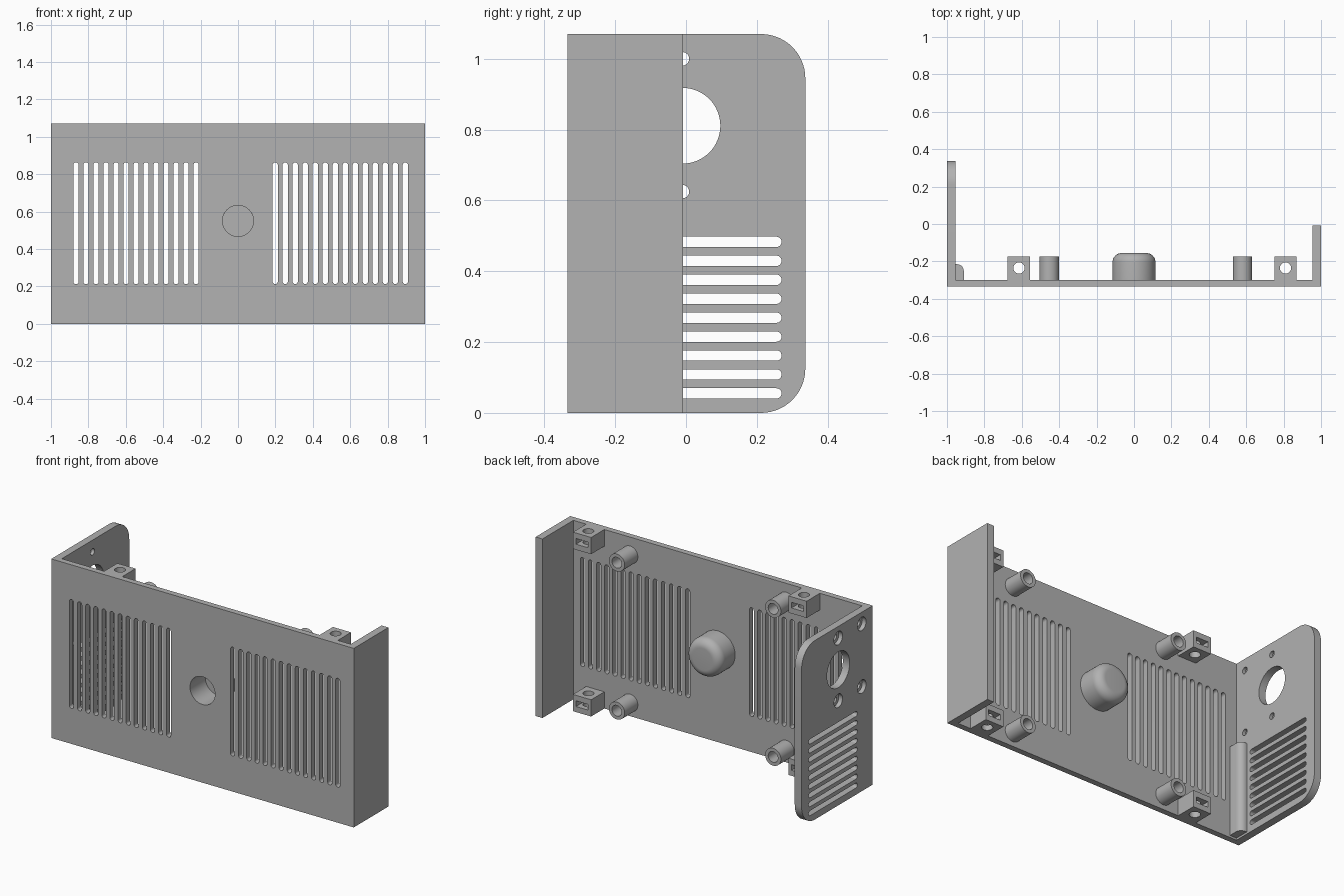
import bpy
import bmesh
from math import cos, sin, pi, radians
from mathutils import Matrix, Vector

cube = bpy.data.objects.get("Cube")
if cube:
    bpy.data.objects.remove(cube, do_unlink=True)

grey = bpy.data.materials.new("plain grey")
grey.use_nodes = True
grey.diffuse_color = (0.445, 0.445, 0.445, 1)
grey.node_tree.nodes["Principled BSDF"].inputs["Base Color"].default_value = grey.diffuse_color

# Main dimensions
H = 1.07
FRONT, INNER, BACK = -0.335, -0.30, 0.337
WALL = 0.045
PEG_END = -0.175

# Plate planes: columns are the two drawing axes and the thickness axis
FLAT = Matrix.Identity(3)
FACING = Matrix(((1, 0, 0), (0, 0, -1), (0, 1, 0)))
SIDEWAYS = Matrix(((0, 0, 1), (1, 0, 0), (0, 1, 0)))


def rounded(u0, v0, u1, v1, radii=(0, 0, 0, 0), steps=10):
    """Rectangle outline, corner radii from lower left, anticlockwise."""
    pts = []
    corners = ((u0, v0, 1, 1), (u1, v0, -1, 1), (u1, v1, -1, -1), (u0, v1, 1, -1))
    for i, ((u, v, su, sv), r) in enumerate(zip(corners, radii)):
        for k in range(steps + 1 if r else 1):
            a = pi + i * pi / 2 + k / steps * pi / 2
            pts.append((u + su * r + r * cos(a), v + sv * r + r * sin(a)))
    return pts


def slot(u0, v0, u1, v1):
    r = min(u1 - u0, v1 - v0) * 0.499
    return rounded(u0, v0, u1, v1, (r,) * 4, 6)


def circle(u, v, r, n=40):
    return [(u + r * cos(2 * pi * k / n), v + r * sin(2 * pi * k / n)) for k in range(n)]


def finish(name, bm):
    bmesh.ops.remove_doubles(bm, verts=bm.verts[:], dist=1e-5)
    bmesh.ops.recalc_face_normals(bm, faces=bm.faces[:])
    mesh = bpy.data.meshes.new(name)
    bm.to_mesh(mesh)
    bm.free()
    mesh.materials.append(grey)
    obj = bpy.data.objects.new(name, mesh)
    bpy.context.collection.objects.link(obj)
    bpy.ops.object.select_all(action='DESELECT')
    obj.select_set(True)
    bpy.context.view_layer.objects.active = obj
    bpy.ops.object.shade_smooth_by_angle(angle=radians(35))
    return obj


def plate(name, outline, holes, plane, low, high):
    """Filled outline with holes, thickened between two positions."""
    curve = bpy.data.curves.new(name, 'CURVE')
    curve.dimensions = '2D'
    curve.fill_mode = 'BOTH'
    curve.extrude = (high - low) / 2
    for loop in [outline] + holes:
        spline = curve.splines.new('POLY')
        spline.points.add(len(loop) - 1)
        for p, (u, v) in zip(spline.points, loop):
            p.co = (u, v, 0, 1)
        spline.use_cyclic_u = True
    temp = bpy.data.objects.new(name + " outline", curve)
    bpy.context.collection.objects.link(temp)
    bpy.context.view_layer.update()
    mesh = bpy.data.meshes.new_from_object(temp.evaluated_get(bpy.context.evaluated_depsgraph_get()))
    bm = bmesh.new()
    bm.from_mesh(mesh)
    bpy.data.objects.remove(temp)
    bpy.data.curves.remove(curve)
    bpy.data.meshes.remove(mesh)
    axis = Vector((abs(c) for c in plane.col[2]))
    move = Matrix.Translation(axis * (low + high) / 2)
    bm.transform(move @ plane.to_4x4())
    return finish(name, bm)


def lathe(name, profile, x, z):
    """Spin a closed (radius, y) profile about an axis along y."""
    bm = bmesh.new()
    verts = [bm.verts.new((r, y, 0)) for r, y in profile]
    for a, b in zip(verts, verts[1:] + verts[:1]):
        if a.co.x > 0 or b.co.x > 0:
            bm.edges.new((a, b))
    bmesh.ops.spin(bm, geom=bm.verts[:] + bm.edges[:], cent=(0, 0, 0), axis=(0, 1, 0),
                   angle=2 * pi, steps=48)
    bm.transform(Matrix.Translation((x, 0, z)))
    return finish(name, bm)


# Front panel with two groups of upright vents and a central hole
vents = [slot(x - 0.014, 0.212, x + 0.014, 0.863)
         for start, count in ((-0.866, 13), (0.199, 14))
         for x in (start + 0.0535 * i for i in range(count))]
plate("front_panel", rounded(-1, 0, 1, H), vents + [circle(0, 0.55, 0.083)],
      FACING, FRONT, INNER)

# Short plain side wall
plate("short_side_wall", rounded(INNER, 0, -0.008, H), [], SIDEWAYS, 1 - WALL, 1)

# Tall rounded side wall: two layers give the screw holes their recesses
outline = rounded(INNER, 0, BACK, H, (0, 0.125, 0.125, 0), 14)
openings = [slot(-0.19, z - 0.0147, 0.27, z + 0.0147)
            for z in (0.055 + 0.0535 * i for i in range(9))]
openings.append(circle(-0.01, 0.811, 0.107, 64))
for label, radius, low, high in (("outer", 0.04, -1, -0.975), ("inner", 0.019, -0.975, WALL - 1)):
    screws = [circle(y, z, radius, 28) for y in (-0.01, -0.232) for z in (0.625, 1.0)]
    plate("vented_side_wall_" + label, outline, openings + screws, SIDEWAYS, low, high)

# Rounded strip in the corner beside the side vents
plate("corner_strip", rounded(WALL - 1, INNER, -0.91, -0.215, (0, 0, 0.036, 0)), [],
      FLAT, 0.012, 0.55)

# Hollow dome behind the central hole
fillet = [(0.065 + 0.05 * cos(a), -0.205 + 0.05 * sin(a))
          for a in (k * pi / 20 for k in range(11))]
lathe("dome", [(0.115, INNER)] + fillet + [(0, -0.155), (0, -0.19), (0.083, -0.19), (0.083, INNER)],
      0, 0.55)

# Hollow mounting posts
tube = [(0.052, INNER), (0.052, PEG_END), (0.032, PEG_END), (0.032, INNER)]
for x in (-0.453, 0.58):
    for z in (0.08, 0.965):
        lathe("mounting_post", tube, x, z)

# Fastening blocks: drilled top and bottom layers around a slotted middle
for x in (-0.615, 0.81):
    box = rounded(x - 0.06, INNER, x + 0.06, PEG_END)
    drill = [circle(x, -0.235, 0.03)]
    pocket = [(x - 0.06, INNER), (x + 0.06, INNER), (x + 0.06, PEG_END), (x + 0.04, PEG_END),
              (x + 0.04, -0.28), (x - 0.04, -0.28), (x - 0.04, PEG_END), (x - 0.06, PEG_END)]
    for z in (0, H - 0.1):
        plate("block_bottom", box, drill, FLAT, z, z + 0.033)
        plate("block_slot", pocket, [], FLAT, z + 0.033, z + 0.067)
        plate("block_top", box, drill, FLAT, z + 0.067, z + 0.1)
